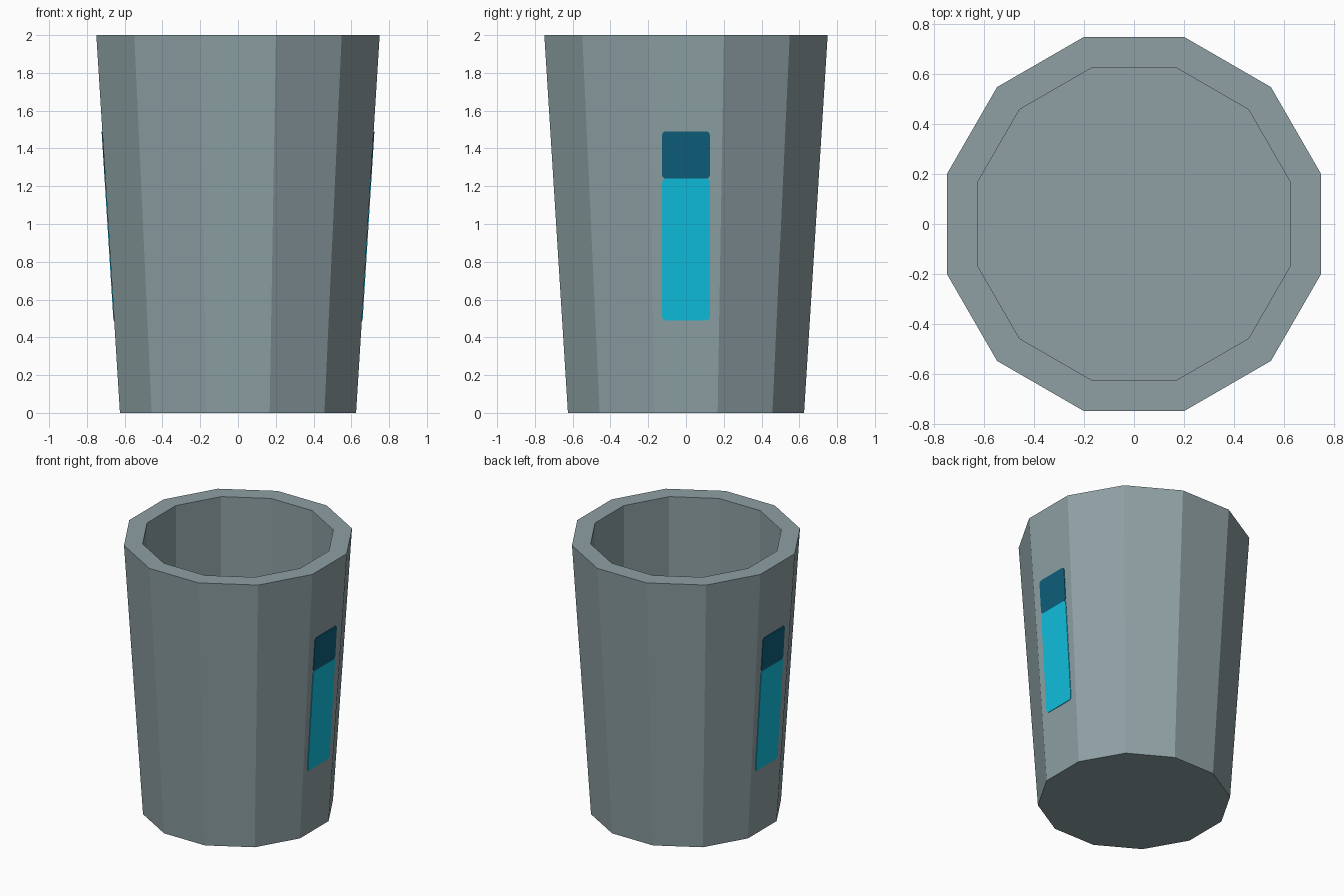
import bpy, bmesh, math

cube = bpy.data.objects.get("Cube")
if cube:
    bpy.data.objects.remove(cube, do_unlink=True)

SIDES = 12
HEIGHT = 2.0
BASE, RIM = 0.625, 0.75          # distance from axis to the flat sides


def material(name, rgb):
    """Flat material from 0-255 display colour, converted to linear."""
    lin = [((c / 255 + 0.055) / 1.055) ** 2.4 for c in rgb]
    mat = bpy.data.materials.new(name)
    mat.use_nodes = True
    mat.diffuse_color = (*lin, 1)
    bsdf = next(n for n in mat.node_tree.nodes if n.type == 'BSDF_PRINCIPLED')
    bsdf.inputs["Base Color"].default_value = (*lin, 1)
    return mat


def finish(name, bm, mat):
    bmesh.ops.recalc_face_normals(bm, faces=bm.faces)
    mesh = bpy.data.meshes.new(name)
    bm.to_mesh(mesh)
    bm.free()
    mesh.materials.append(mat)
    obj = bpy.data.objects.new(name, mesh)
    bpy.context.collection.objects.link(obj)
    return obj


def ring(bm, apothem, z):
    r = apothem / math.cos(math.pi / SIDES)
    angles = [(i + 0.5) * math.tau / SIDES for i in range(SIDES)]
    return [bm.verts.new((r * math.cos(a), r * math.sin(a), z)) for a in angles]


def wall_x(z):
    return BASE + (RIM - BASE) * z / HEIGHT


grey = material("grey_metal", (142, 160, 164))
cyan = material("bright_cyan", (15, 191, 222))
teal = material("dark_teal", (14, 95, 124))

# Tapered cup: outer wall, rim, straight inner wall, floor
bm = bmesh.new()
rings = [ring(bm, a, z) for a, z in
         ((BASE, 0), (RIM, HEIGHT), (0.627, HEIGHT), (0.627, 0.1))]
for low, high in zip(rings, rings[1:]):
    for i in range(SIDES):
        j = (i + 1) % SIDES
        bm.faces.new((low[i], low[j], high[j], high[i]))
bm.faces.new(rings[0])
bm.faces.new(rings[-1])
finish("cup_body", bm, grey)


# Level gauge plates lying on the sloped side walls
def gauge_plate(name, side, z0, z1, mat, half=0.127, r=0.02, lift=0.004):
    bm = bmesh.new()
    mid, tall = (z0 + z1) / 2, (z1 - z0) / 2
    outline = []
    for corner, (sy, sz) in enumerate(((1, 1), (-1, 1), (-1, -1), (1, -1))):
        for step in range(4):
            a = (corner + step / 3) * math.pi / 2
            outline.append((sy * (half - r) + r * math.cos(a),
                            mid + sz * (tall - r) + r * math.sin(a)))
    inner, outer = ([bm.verts.new((side * (wall_x(z) + d), y, z))
                     for y, z in outline] for d in (-0.002, lift))
    bm.faces.new(inner)
    bm.faces.new(outer)
    for i in range(len(outline)):
        j = (i + 1) % len(outline)
        bm.faces.new((inner[i], inner[j], outer[j], outer[i]))
    finish(name, bm, mat)


for label, side in (("left", 1), ("right", -1)):
    gauge_plate(label + "_gauge_fill", side, 0.49, 1.24, cyan)
    gauge_plate(label + "_gauge_top", side, 1.24, 1.49, teal)
